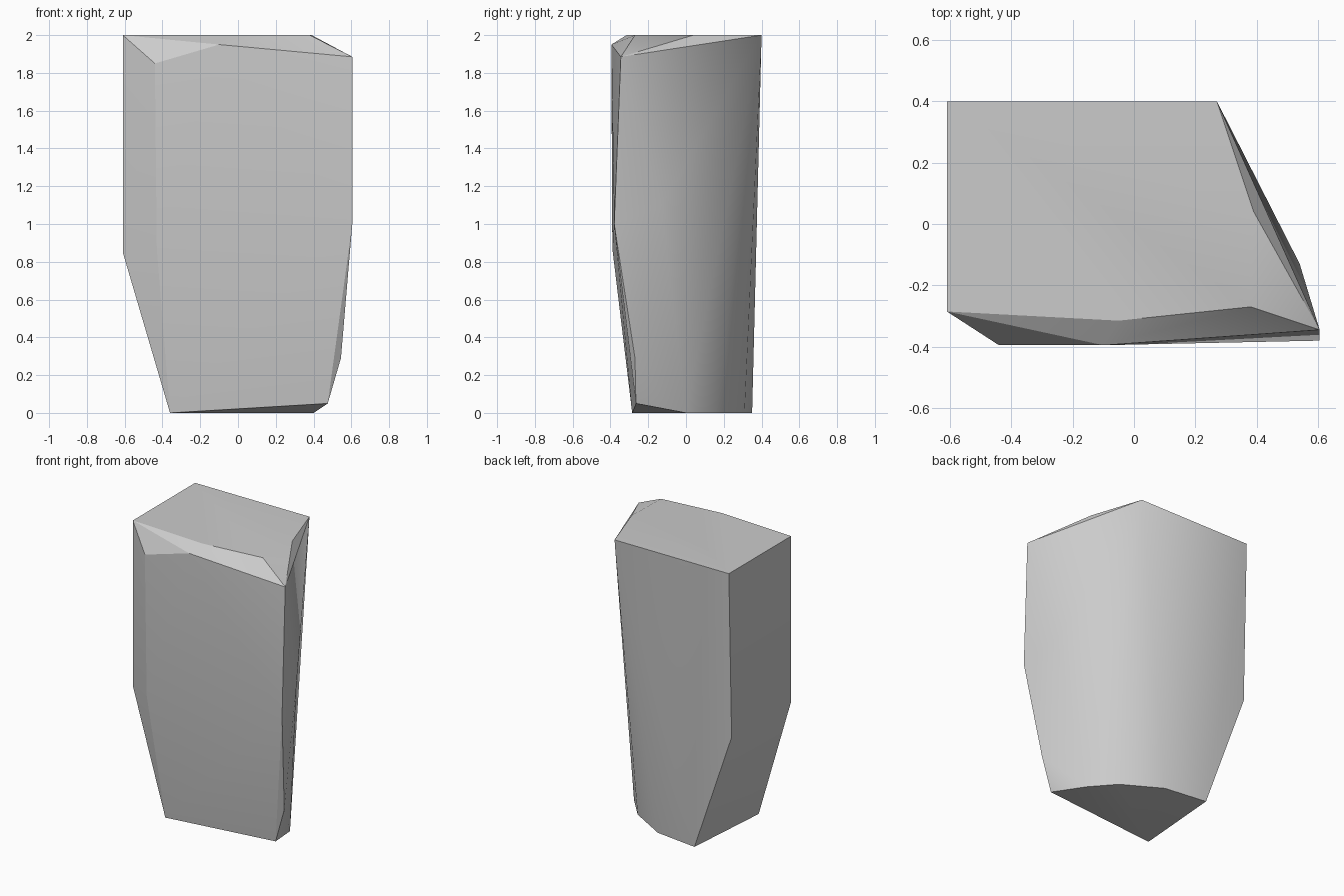
import bpy
import bmesh
import math

# Remove the default cube
cube = bpy.data.objects.get("Cube")
if cube:
    bpy.data.objects.remove(cube, do_unlink=True)


def flat_material(name, color):
    mat = bpy.data.materials.new(name)
    mat.use_nodes = True
    mat.diffuse_color = color
    for node in mat.node_tree.nodes:
        if node.type == "BSDF_PRINCIPLED":
            node.inputs["Base Color"].default_value = color
    return mat


def hull_object(name, corners, material, smooth_angle):
    """Wrap a convex faceted solid around the given corners."""
    bm = bmesh.new()
    for corner in corners:
        bm.verts.new(corner)
    result = bmesh.ops.convex_hull(bm, input=bm.verts)
    unused = {v for v in result["geom_interior"] + result["geom_unused"]
              if isinstance(v, bmesh.types.BMVert) and v.is_valid}
    bmesh.ops.delete(bm, geom=list(unused), context="VERTS")
    bmesh.ops.recalc_face_normals(bm, faces=bm.faces)

    mesh = bpy.data.meshes.new(name)
    bm.to_mesh(mesh)
    bm.free()
    mesh.materials.append(material)
    obj = bpy.data.objects.new(name, mesh)
    bpy.context.collection.objects.link(obj)

    bpy.ops.object.select_all(action="DESELECT")
    obj.select_set(True)
    bpy.context.view_layer.objects.active = obj
    bpy.ops.object.shade_smooth_by_angle(angle=math.radians(smooth_angle))
    return obj


# Flat top outline and base outline of the stone
top_outline = [(-0.61, 0.4), (0.27, 0.4), (0.39, 0.04),
               (0.38, -0.27), (-0.05, -0.315), (-0.61, -0.285)]
base_outline = [(-0.36, -0.285), (-0.31, 0.35), (0, 0.31),
                (0.26, 0.16), (0.4, 0)]

# Chipped corners between top and base
top_chips = [(-0.44, -0.395, 1.85), (-0.1, -0.395, 1.95), (0.605, -0.345, 1.885)]
left_bend = [(-0.61, -0.285, 0.85), (-0.61, 0.37, 0.85), (-0.43, -0.39, 0.87)]
right_bend = [(0.605, -0.38, 1.0), (0.54, -0.13, 1.1),
              (0.545, -0.27, 0.29), (0.475, -0.265, 0.05)]

corners = [(x, y, 2) for x, y in top_outline]
corners += [(x, y, 0) for x, y in base_outline]
corners += top_chips + left_bend + right_bend

stone_grey = flat_material("stone grey", (0.6, 0.6, 0.6, 1))
hull_object("standing_stone", corners, stone_grey, 30)
